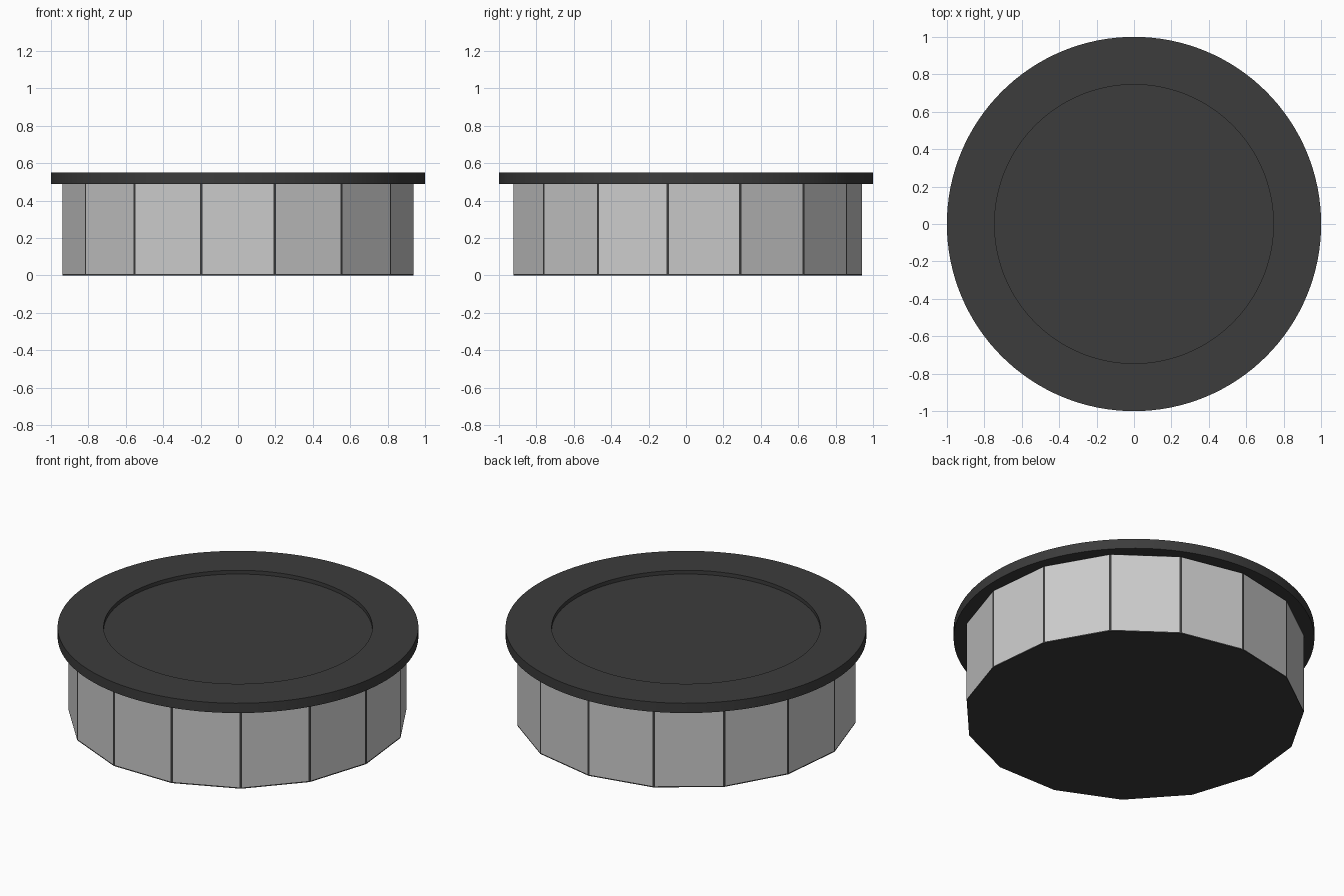
import bpy, bmesh
from math import pi, sin, cos, radians

if "Cube" in bpy.data.objects:
    bpy.data.objects.remove(bpy.data.objects["Cube"])

dark = bpy.data.materials.new("dark_frame")
dark.diffuse_color = (0.045, 0.045, 0.045, 1)
dark.use_nodes = True
dark.node_tree.nodes["Principled BSDF"].inputs["Base Color"].default_value = dark.diffuse_color
light = bpy.data.materials.new("panel_grey")
light.diffuse_color = (0.6, 0.6, 0.6, 1)
light.use_nodes = True
light.node_tree.nodes["Principled BSDF"].inputs["Base Color"].default_value = light.diffuse_color


def finish(name, bm, mats):
    bmesh.ops.recalc_face_normals(bm, faces=bm.faces[:])
    me = bpy.data.meshes.new(name)
    bm.to_mesh(me)
    bm.free()
    ob = bpy.data.objects.new(name, me)
    bpy.context.collection.objects.link(ob)
    for m in mats:
        me.materials.append(m)
    return ob


# Fifteen-sided drum: a dark frame with a light panel inset in each side
SIDES, R, TOP = 15, 0.942, 0.495
bm = bmesh.new()
ring = [bm.verts.new((R * cos(a), R * sin(a), 0))
        for a in (pi / 2 + 2 * pi * i / SIDES for i in range(SIDES))]
base = bm.faces.new(ring)
ext = bmesh.ops.extrude_face_region(bm, geom=[base], use_keep_orig=True)
bmesh.ops.translate(bm, vec=(0, 0, TOP),
                    verts=[g for g in ext["geom"] if isinstance(g, bmesh.types.BMVert)])
bmesh.ops.recalc_face_normals(bm, faces=bm.faces[:])
walls = [f for f in bm.faces if abs(f.normal.z) < 0.5]
bmesh.ops.inset_individual(bm, faces=walls, thickness=0.01)
for f in walls:
    f.material_index = 1
finish("panelled_drum", bm, [dark, light])

# Round lid: flat rim with a shallow circular recess, turned from a profile
profile = [(0, 0.49), (1, 0.49), (1, 0.55), (0.745, 0.55), (0.745, 0.527), (0, 0.527)]
bm = bmesh.new()
pts = [bm.verts.new((x, 0, z)) for x, z in profile]
edges = [bm.edges.new(p) for p in zip(pts, pts[1:])]
bmesh.ops.spin(bm, geom=pts + edges, cent=(0, 0, 0), axis=(0, 0, 1),
               angle=2 * pi, steps=128)
bmesh.ops.remove_doubles(bm, verts=bm.verts[:], dist=1e-4)
lid = finish("recessed_lid", bm, [dark])
bpy.context.view_layer.objects.active = lid
lid.select_set(True)
bpy.ops.object.shade_smooth_by_angle(angle=radians(30))
